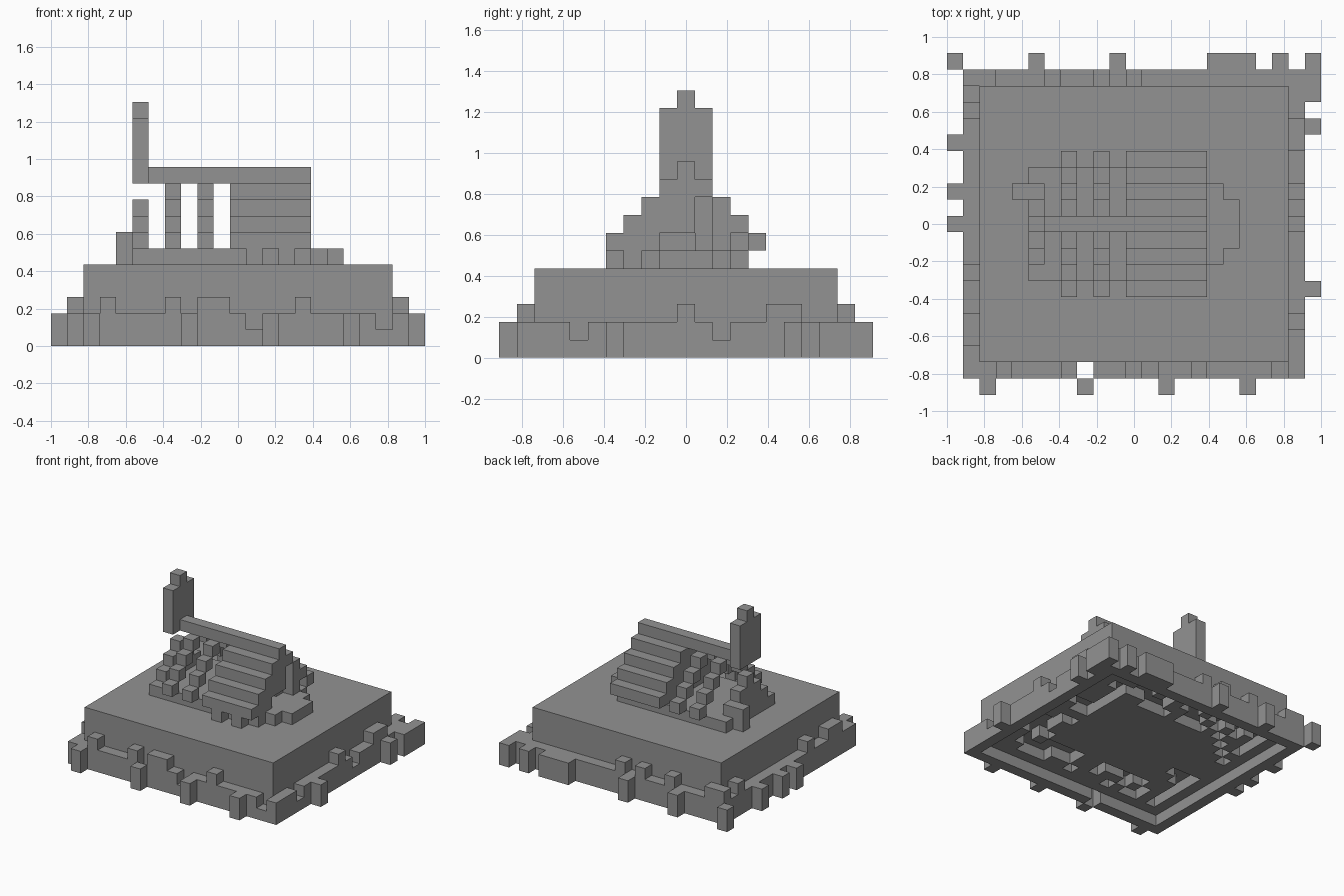
import bpy, bmesh, math, random
from mathutils import Vector

if "Cube" in bpy.data.objects:
    bpy.data.objects.remove(bpy.data.objects["Cube"])

U = 2 / 23                       # edge length of one block
ORIGIN = Vector((-1, -10.5 * U, 0))
random.seed(4)

stone = bpy.data.materials.new("grey_stone")
stone.use_nodes = True
GREY = (0.29, 0.29, 0.29, 1)
stone.diffuse_color = GREY
stone.node_tree.nodes["Principled BSDF"].inputs["Base Color"].default_value = GREY

parts = {}


def fill(name, xs, ys, zs):
    """Fill a range of grid cells (end exclusive; a single int is one cell)."""
    span = lambda r: range(r, r + 1) if isinstance(r, int) else range(*r)
    cells = parts.setdefault(name, set())
    cells.update((x, y, z) for x in span(xs) for y in span(ys) for z in span(zs))


# Square plinth with a flat middle underneath and a ragged band of hollows
fill("plinth", (2, 21), (2, 19), (1, 5))
for x in range(3, 20):
    for y in range(3, 18):
        edge = max(abs(x - 11) - 5, abs(y - 10) - 4)
        if 1 <= edge <= 3 and random.random() < 0.5:
            parts["plinth"].discard((x, y, 1))

# Uneven skirt around the plinth: default height 2, with bumps and dips
front = {3: 3, 7: 3, 8: 0, 9: 3, 10: 3, 15: 3, 12: 1, 20: 1}
back = {1: 3, 2: 3, 6: 3, 9: 3, 11: 3}
left = {10: 3, 15: 3, 16: 3, 4: 1, 12: 1}
right = {17: 3, 7: 3, 3: 3, 4: 3}
for x in range(1, 22):
    fill("skirt", x, 1, (0, front.get(x, 2)))
    fill("skirt", x, 19, (0, back.get(x, 2)))
for y in range(2, 19):
    fill("skirt", 21, y, (0, left.get(y, 2)))
    fill("skirt", 1, y, (0, right.get(y, 2)))

# Loose blocks standing outside the skirt
for x in (2, 8, 13, 18):
    fill("outer_blocks", x, 0, (0, 2))
for x in (0, 5, 10, 16, 17, 18, 20, 22):
    fill("outer_blocks", x, 20, (0, 2))
for y in (6, 16, 18, 19):
    fill("outer_blocks", 22, y, (0, 2))
for y in (10, 12, 15):
    fill("outer_blocks", 0, y, (0, 2))

# Floor of the hut with a stepped doorstep
fill("hut_floor", (5, 16), (7, 14), 5)
fill("hut_floor", 16, (8, 13), 5)
fill("hut_floor", 17, (9, 12), 5)
for x in (12, 14):
    fill("hut_floor", x, 6, 5)

# Stepped roof and two open ribs, one block thick
for step in range(4):
    for side in (-1, 1):
        y = 10 + side * (4 - step)
        fill("roof", (11, 16), y, 6 + step)
        for x in (7, 9):
            fill("ribs", x, y, 6 + step)
fill("ridge_beam", (6, 16), 10, 10)

# Gable walls: closed at the back, half flush and half recessed at the door end
for step in range(4):
    half = 3 - step
    z = 6 + step
    fill("inner_wall", 11, (10 - half, 11 + half), z)
    fill("door_wall", 15, (10 - half, 11), z)
    fill("recessed_wall", 14, (11, 11 + half), z)
parts["door_wall"] -= {(15, 9, 6), (15, 10, 6)}
fill("door_post", 15, 12, (6, 8))

# Low pyramid wall at the rear, with a block behind it
for step in range(3):
    fill("rear_wall", 5, (8 + step, 13 - step), 6 + step)
fill("rear_block", 4, 12, (5, 7))

# Upright tail board above the rear wall
fill("tail_board", 5, (9, 12), (10, 14))
fill("tail_board", 5, 10, 14)

solid = set().union(*parts.values())
AXES = [Vector(v) for v in ((1, 0, 0), (0, 1, 0), (0, 0, 1))]


def build(name, cells):
    """Make one mesh from the exposed sides of the cells."""
    bm = bmesh.new()
    for cell in sorted(cells):
        centre = Vector(cell) + Vector((0.5, 0.5, 0.5))
        for k in range(3):
            for sign in (-1, 1):
                n = AXES[k] * sign
                if tuple(int(c) for c in Vector(cell) + n) in solid:
                    continue
                a, b = AXES[(k + 1) % 3] / 2, AXES[(k + 2) % 3] / 2 * sign
                mid = centre + n / 2
                corners = (mid - a - b, mid + a - b, mid + a + b, mid - a + b)
                bm.faces.new([bm.verts.new(ORIGIN + c * U) for c in corners])
    bmesh.ops.remove_doubles(bm, verts=bm.verts, dist=U / 100)
    bmesh.ops.dissolve_limit(bm, angle_limit=math.radians(1),
                             verts=bm.verts, edges=bm.edges)
    mesh = bpy.data.meshes.new(name)
    bm.to_mesh(mesh)
    bm.free()
    mesh.materials.append(stone)
    bpy.context.collection.objects.link(bpy.data.objects.new(name, mesh))


for name, cells in parts.items():
    build(name, cells)
